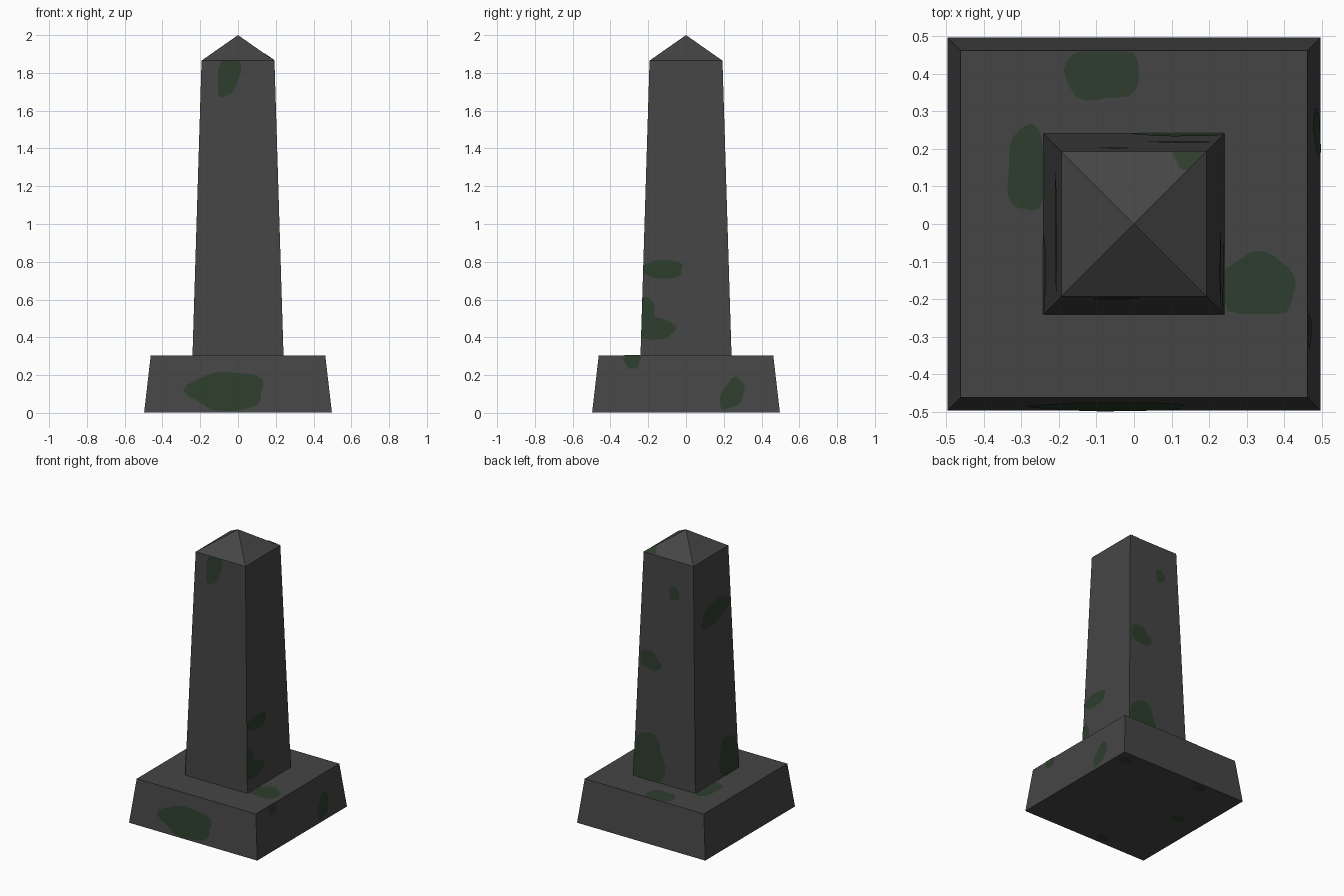
import bpy, bmesh, math, random
from mathutils import Matrix, Vector

if "Cube" in bpy.data.objects:
    bpy.data.objects.remove(bpy.data.objects["Cube"])


def material(name, colour):
    m = bpy.data.materials.new(name)
    m.diffuse_color = (*colour, 1)
    m.use_nodes = True
    m.node_tree.nodes["Principled BSDF"].inputs["Base Color"].default_value = m.diffuse_color
    return m


stone = material("dark stone", (0.060, 0.060, 0.060))
moss = material("moss green", (0.026, 0.047, 0.026))

# (half width, height) of the bottom and top of each tapered section
SECTIONS = {
    "base": ((0.497, 0.0), (0.462, 0.305)),
    "shaft": ((0.241, 0.305), (0.193, 1.865)),
    "cap": ((0.193, 1.865), (0.0, 2.0)),
}
LIFT = 0.003


def make_object(name, bm, mat):
    me = bpy.data.meshes.new(name)
    bm.to_mesh(me)
    bm.free()
    me.materials.append(mat)
    ob = bpy.data.objects.new(name, me)
    bpy.context.collection.objects.link(ob)
    return ob


# Stone obelisk: square rings joined up to a pointed tip
bm = bmesh.new()
rings = []
for h, z in ((0.497, 0.001), (0.462, 0.305), (0.241, 0.305), (0.193, 1.865)):
    rings.append([bm.verts.new((sx * h, sy * h, z))
                  for sx, sy in ((-1, -1), (1, -1), (1, 1), (-1, 1))])
bm.faces.new(rings[0][::-1])
tip = bm.verts.new((0, 0, 2))
for i in range(4):
    j = (i + 1) % 4
    for a, b in zip(rings, rings[1:]):
        bm.faces.new((a[i], a[j], b[j], b[i]))
    bm.faces.new((rings[-1][i], rings[-1][j], tip))
make_object("obelisk_stone", bm, stone)


def blob(cu, cv, ru, rv, tilt, seed):
    """Wobbly ellipse outline, counter-clockwise."""
    rnd = random.Random(seed)
    n = 22
    p1, p2 = rnd.uniform(0, 6.28), rnd.uniform(0, 6.28)
    c, s = math.cos(tilt), math.sin(tilt)
    pts = []
    for k in range(n):
        a = 2 * math.pi * k / n
        r = 1 + 0.07 * math.sin(3 * a + p1) + 0.06 * math.sin(5 * a + p2)
        u, v = ru * r * math.cos(a), rv * r * math.sin(a)
        pts.append((cu + u * c - v * s, cv + u * s + v * c))
    return pts


def plate(name, pts):
    bm = bmesh.new()
    bm.faces.new([bm.verts.new(p) for p in pts])
    bmesh.ops.remove_doubles(bm, verts=bm.verts, dist=0.0005)
    make_object(name, bm, moss)


def side_patch(turn, section, *shape):
    """Patch on a sloping side, clipped to that side's outline."""
    (h0, z0), (h1, z1) = SECTIONS[section]
    rot = Matrix.Rotation(turn * math.pi / 2, 3, "Z")
    normal = Vector((0, -(z1 - z0), h0 - h1)).normalized() * LIFT
    pts = []
    for u, z in blob(*shape):
        z = min(max(z, z0), z1)
        h = h0 + (h1 - h0) * (z - z0) / (z1 - z0)
        u = min(max(u, -h), h)
        pts.append(rot @ (Vector((u, -h, z)) + normal))
    plate(section + "_moss", pts)


FRONT, RIGHT, BACK, LEFT = range(4)
for i, (side, section, *shape) in enumerate((
    (FRONT, "base", -0.06, 0.115, 0.205, 0.105, 0),
    (FRONT, "shaft", -0.05, 1.79, 0.058, 0.12, -0.2),
    (RIGHT, "base", -0.285, 0.28, 0.045, 0.045, 0),
    (RIGHT, "base", 0.245, 0.10, 0.055, 0.09, -0.5),
    (RIGHT, "shaft", -0.155, 0.445, 0.095, 0.06, 0),
    (RIGHT, "shaft", -0.21, 0.50, 0.05, 0.11, 0),
    (RIGHT, "shaft", -0.125, 0.76, 0.115, 0.05, 0),
    (BACK, "shaft", 0.05, 1.64, 0.04, 0.05, 0),
    (BACK, "shaft", -0.125, 1.13, 0.085, 0.065, -0.4),
    (BACK, "shaft", -0.125, 0.44, 0.125, 0.19, 0),
    (BACK, "cap", -0.15, 1.875, 0.045, 0.025, 0),
    (LEFT, "shaft", 0.02, 1.47, 0.16, 0.075, 0.25),
    (LEFT, "shaft", 0.14, 0.42, 0.115, 0.15, 0.2),
)):
    side_patch(side, section, *shape, i)

# Moss on the ledge of the base: centre, radii, clip box
for i, (x, y, rx, ry, x0, x1, y0, y1) in enumerate((
    (-0.085, 0.41, 0.10, 0.085, -0.46, 0.46, 0.24, 0.46),
    (-0.28, 0.145, 0.06, 0.115, -0.46, -0.243, -0.46, 0.46),
    (0.325, -0.165, 0.11, 0.085, 0.243, 0.46, -0.24, 0.46),
)):
    plate("ledge_moss", [(min(max(u, x0), x1), min(max(v, y0), y1), 0.305 + LIFT)
                         for u, v in blob(x, y, rx, ry, 0, 40 + i)])

# Small moss spots on the underside
for i, (x, y) in enumerate(((-0.32, 0.06), (-0.17, 0.45), (-0.11, -0.44), (0.42, 0.42))):
    plate("underside_moss", [(u, v, 0) for u, v in blob(x, y, 0.05, 0.035, 0, 60 + i)][::-1])
